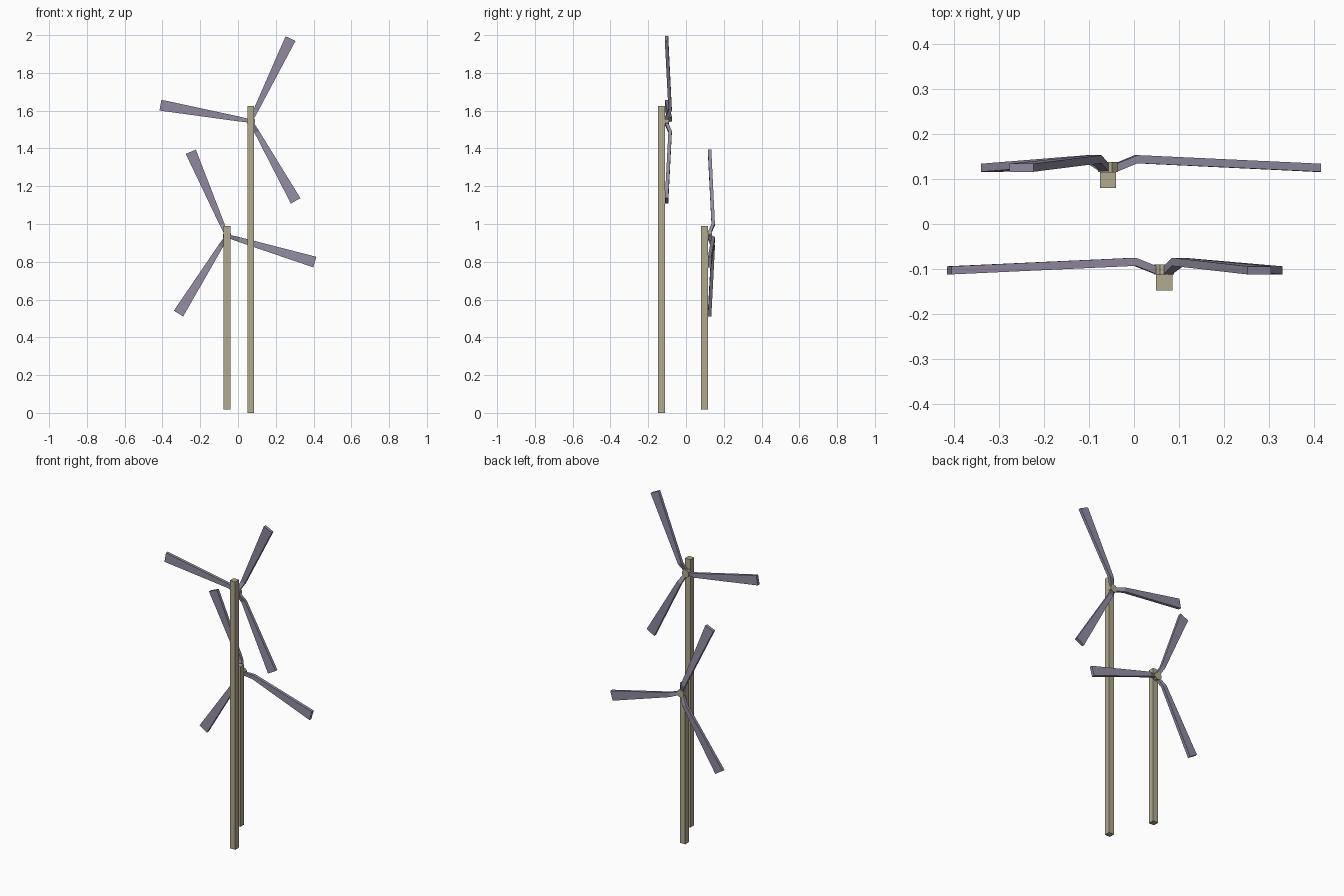
import bpy, bmesh
from math import cos, sin, radians, pi
from mathutils import Vector, Matrix

if "Cube" in bpy.data.objects:
    bpy.data.objects.remove(bpy.data.objects["Cube"])


def material(name, rgb):
    m = bpy.data.materials.new(name)
    m.diffuse_color = (*rgb, 1)
    m.use_nodes = True
    m.node_tree.nodes["Principled BSDF"].inputs["Base Color"].default_value = m.diffuse_color
    return m


TOWER = material("tower_tan", (0.43, 0.40, 0.27))
BLADE = material("blade_mauve", (0.29, 0.26, 0.36))


def finish(name, bm, mat):
    bmesh.ops.recalc_face_normals(bm, faces=bm.faces)
    me = bpy.data.meshes.new(name)
    bm.to_mesh(me)
    bm.free()
    me.materials.append(mat)
    ob = bpy.data.objects.new(name, me)
    bpy.context.collection.objects.link(ob)
    return ob


def loft(bm, rings):
    vs = [[bm.verts.new(p) for p in ring] for ring in rings]
    n = len(vs[0])
    for a, b in zip(vs, vs[1:]):
        for i in range(n):
            j = (i + 1) % n
            bm.faces.new((a[i], a[j], b[j], b[i]))
    bm.faces.new(vs[0])
    bm.faces.new(vs[-1])


def turbine(label, x, y, z0, z1, hub_z, angles):
    h = 0.018
    back = y + h
    # square tower
    bm = bmesh.new()
    loft(bm, [[(x + sx * h, y + sy * h, z) for sx, sy in
               ((-1, -1), (1, -1), (1, 1), (-1, 1))] for z in (z0, z1)])
    finish(label + "_tower", bm, TOWER)

    # octagonal hub on the rear face of the tower
    bm = bmesh.new()
    loft(bm, [[(x + 0.024 * cos((k + .5) * pi / 4), back + d,
                hub_z + 0.024 * sin((k + .5) * pi / 4)) for k in range(8)]
              for d in (0, 0.022)])
    finish(label + "_hub", bm, TOWER)

    # tapered blades: radius, half width, offset behind the tower
    stations = ((0.020, 0.010, 0.001), (0.066, 0.013, 0.019), (0.485, 0.029, 0.0))
    for i, a in enumerate(angles):
        c, s = cos(radians(a)), sin(radians(a))
        along, across = Vector((c, 0, s)), Vector((-s, 0, c))
        centre = Vector((x, back, hub_z))
        rings = []
        for r, w, d in stations:
            p = centre + along * r
            rings.append([p + across * u * w + Vector((0, d + v * 0.018, 0))
                          for u, v in ((-1, 0), (1, 0), (1, 1), (-1, 1))])
        bm = bmesh.new()
        loft(bm, rings)
        finish(f"{label}_blade_{i + 1}", bm, BLADE)


turbine("tall_turbine", 0.067, -0.130, 0.0, 1.626, 1.545, (64.2, 170, 299.4))
turbine("short_turbine", -0.058, 0.098, 0.019, 0.99, 0.937, (113.3, 238, 343.4))
